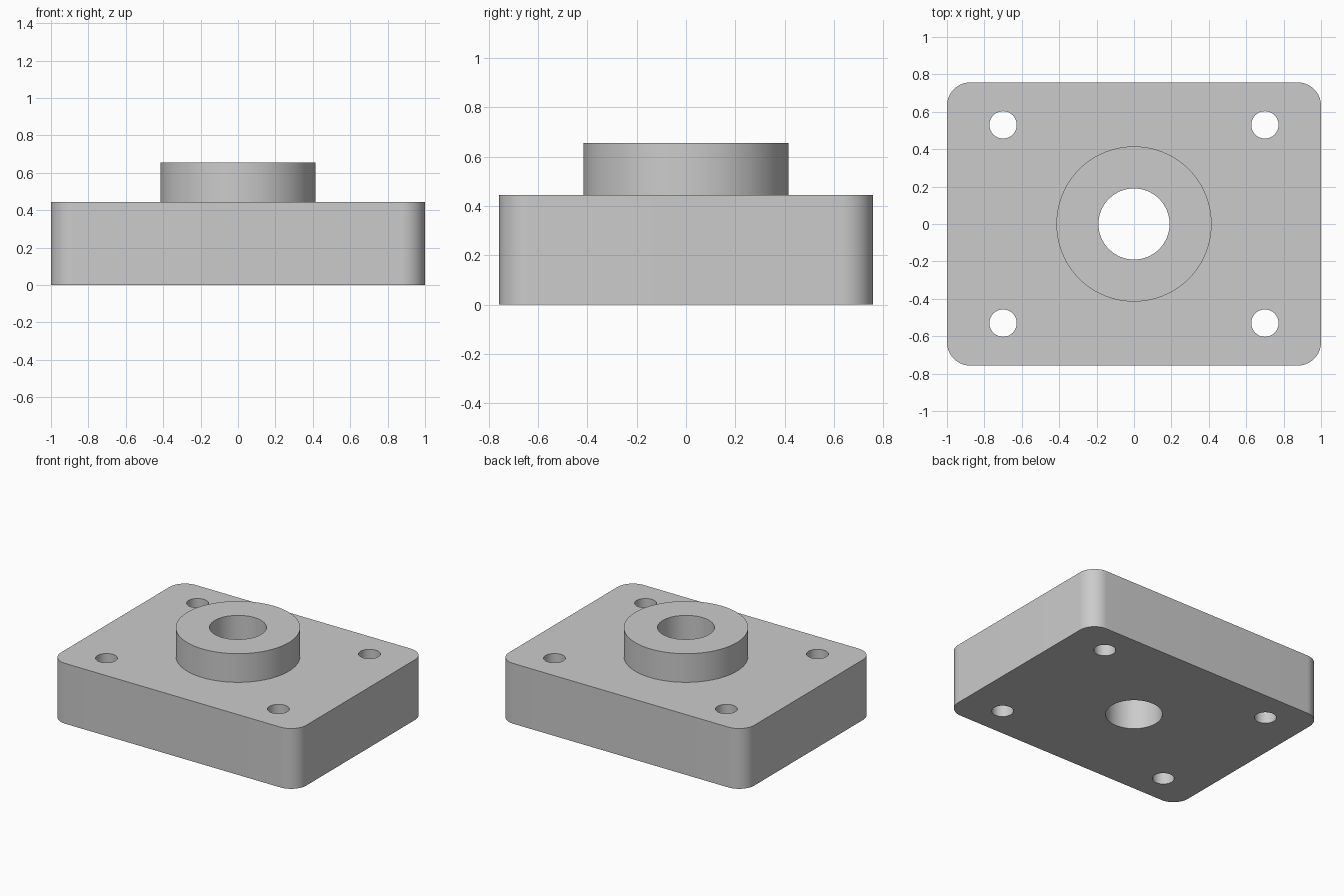
import bpy
import bmesh
from math import cos, sin, pi, radians

if "Cube" in bpy.data.objects:
    bpy.data.objects.remove(bpy.data.objects["Cube"])

HALF_X, HALF_Y, CORNER = 1.0, 0.757, 0.125
PLATE_TOP, BOSS_TOP = 0.444, 0.655
BOSS_R, BORE_R, BOLT_R = 0.415, 0.19, 0.073
BOLT_X, BOLT_Y = 0.7, 0.53

grey = bpy.data.materials.new("machined_grey")
grey.use_nodes = True
colour = (0.6, 0.6, 0.6, 1)
grey.diffuse_color = colour
grey.node_tree.nodes["Principled BSDF"].inputs["Base Color"].default_value = colour


def prism(name, outline, z0, z1):
    """Solid with a flat outline, standing between two heights."""
    bm = bmesh.new()
    base = bm.faces.new([bm.verts.new((x, y, z0)) for x, y in outline])
    top = bmesh.ops.extrude_face_region(bm, geom=[base])["geom"]
    bmesh.ops.translate(bm, vec=(0, 0, z1 - z0),
                        verts=[v for v in top if isinstance(v, bmesh.types.BMVert)])
    bmesh.ops.recalc_face_normals(bm, faces=bm.faces)
    mesh = bpy.data.meshes.new(name)
    bm.to_mesh(mesh)
    bm.free()
    mesh.materials.append(grey)
    obj = bpy.data.objects.new(name, mesh)
    bpy.context.collection.objects.link(obj)
    return obj


def arc(cx, cy, r, start, sweep, steps):
    return [(cx + r * cos(start + sweep * i / steps),
             cy + r * sin(start + sweep * i / steps)) for i in range(steps + 1)]


def circle(cx, cy, r, sides):
    return arc(cx, cy, r, 0, 2 * pi, sides)[:-1]


def combine(target, tool, operation):
    """Apply a boolean and discard the tool."""
    bpy.context.view_layer.objects.active = target
    mod = target.modifiers.new(operation.lower(), "BOOLEAN")
    mod.operation, mod.object, mod.solver = operation, tool, "EXACT"
    bpy.ops.object.modifier_apply(modifier=mod.name)
    bpy.data.objects.remove(tool)


# Base plate with rounded vertical corners
corners = [(1, 1), (-1, 1), (-1, -1), (1, -1)]
outline = []
for i, (sx, sy) in enumerate(corners):
    outline += arc(sx * (HALF_X - CORNER), sy * (HALF_Y - CORNER),
                   CORNER, i * pi / 2, pi / 2, 16)
plate = prism("flanged_base_plate", outline, 0, PLATE_TOP)

# Raised round boss, sunk slightly into the plate for a clean union
combine(plate, prism("boss", circle(0, 0, BOSS_R, 96), PLATE_TOP - 0.1, BOSS_TOP), "UNION")

# Central bore and four bolt holes, all the way through
holes = [(0, 0, BORE_R, 64)]
holes += [(sx * BOLT_X, sy * BOLT_Y, BOLT_R, 48) for sx, sy in corners]
for hole in holes:
    combine(plate, prism("hole_cutter", circle(*hole), -0.1, BOSS_TOP + 0.1), "DIFFERENCE")

# Smooth round walls, crisp rims
bpy.ops.object.select_all(action="DESELECT")
plate.select_set(True)
bpy.context.view_layer.objects.active = plate
bpy.ops.object.shade_smooth_by_angle(angle=radians(30))
